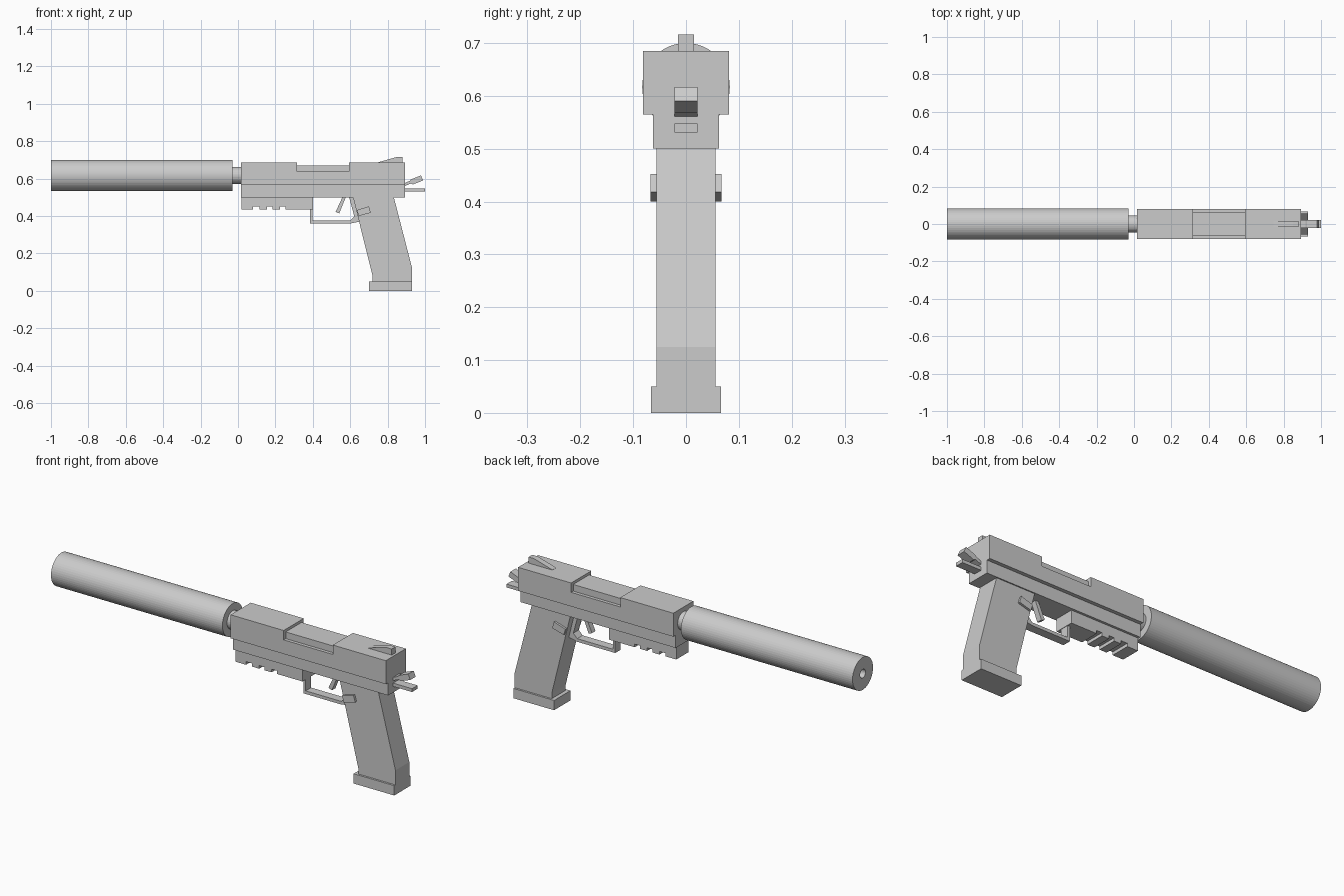
import bpy, bmesh
from math import cos, sin, pi


def finish(name, bm):
    bmesh.ops.recalc_face_normals(bm, faces=bm.faces[:])
    me = bpy.data.meshes.new(name)
    bm.to_mesh(me)
    bm.free()
    ob = bpy.data.objects.new(name, me)
    bpy.context.collection.objects.link(ob)
    return ob


def slab(name, pts, half, yc=0.0):
    """Extrude an x-z profile symmetrically along y."""
    bm = bmesh.new()
    f = bm.faces.new([bm.verts.new((x, yc - half, z)) for x, z in pts])
    ext = bmesh.ops.extrude_face_region(bm, geom=[f])["geom"]
    verts = [g for g in ext if isinstance(g, bmesh.types.BMVert)]
    bmesh.ops.translate(bm, verts=verts, vec=(0, 2 * half, 0))
    return finish(name, bm)


def box(name, x0, x1, z0, z1, half):
    return slab(name, [(x0, z0), (x1, z0), (x1, z1), (x0, z1)], half)


def lathe(name, profile, zc, n=48):
    """Revolve a closed (x, radius) profile around the barrel axis."""
    bm = bmesh.new()
    rings = [[bm.verts.new((x, r * cos(2 * pi * i / n), zc + r * sin(2 * pi * i / n)))
              for x, r in profile] for i in range(n)]
    m = len(profile)
    for i in range(n):
        a, b = rings[i], rings[(i + 1) % n]
        for j in range(m):
            k = (j + 1) % m
            bm.faces.new((a[j], a[k], b[k], b[j]))
    return finish(name, bm)


AXIS = 0.617

# Hollow muzzle tube and the thinner barrel joining it to the slide
lathe("muzzle_tube", [(-1, 0.022), (-1, 0.083), (-0.03, 0.083), (-0.03, 0.022)], AXIS)
lathe("barrel_neck", [(-0.05, 0.022), (-0.05, 0.046), (0.03, 0.046), (0.03, 0.022)], AXIS, 32)

# Slide with the ejection cutout, and the barrel hood sitting in it
slab("slide", [(0.015, 0.565), (0.893, 0.565), (0.893, 0.685), (0.593, 0.685),
               (0.593, 0.637), (0.315, 0.637), (0.315, 0.685), (0.015, 0.685)], 0.081)
box("barrel_hood", 0.31, 0.598, 0.60, 0.671, 0.064)

# Frame under the slide
box("frame", 0.015, 0.893, 0.50, 0.567, 0.062)

# Accessory rail with three notches
rail = [(0.40, 0.435)]
for x in (0.40, 0.02):
    rail.append((x, 0.505))
rail.append((0.02, 0.435))
for x0, x1 in ((0.08, 0.115), (0.155, 0.185), (0.225, 0.255)):
    rail += [(x0, 0.435), (x0, 0.451), (x1, 0.451), (x1, 0.435)]
slab("accessory_rail", rail, 0.05)

# Raked grip and its base plate
slab("grip", [(0.614, 0.505), (0.832, 0.505), (0.93, 0.125), (0.93, 0.045),
              (0.72, 0.045), (0.72, 0.078)], 0.056)
box("grip_base", 0.70, 0.93, 0.0, 0.05, 0.066)

# Trigger guard bent around the opening, and the trigger
slab("trigger_guard", [(0.385, 0.44), (0.385, 0.36), (0.60, 0.36), (0.66, 0.372),
                       (0.66, 0.40), (0.614, 0.50), (0.594, 0.50), (0.622, 0.398),
                       (0.60, 0.376), (0.398, 0.376), (0.398, 0.505), (0.385, 0.505)], 0.022)
slab("trigger", [(0.56, 0.505), (0.578, 0.505), (0.541, 0.414), (0.522, 0.422)], 0.014)

# Release button passing through the grip
slab("release_button", [(0.635, 0.432), (0.70, 0.452), (0.71, 0.418), (0.645, 0.40)], 0.067)

# Rear sight ramp
slab("rear_sight", [(0.745, 0.68), (0.88, 0.68), (0.88, 0.716), (0.85, 0.716),
                    (0.745, 0.686)], 0.015)

# Hammer with a raised head, and the tang below it
slab("hammer", [(0.88, 0.572), (0.918, 0.588), (0.925, 0.596), (0.978, 0.617),
                (0.99, 0.59), (0.935, 0.569), (0.925, 0.574), (0.88, 0.556)], 0.022)
box("tang", 0.88, 1.0, 0.531, 0.548, 0.022)
